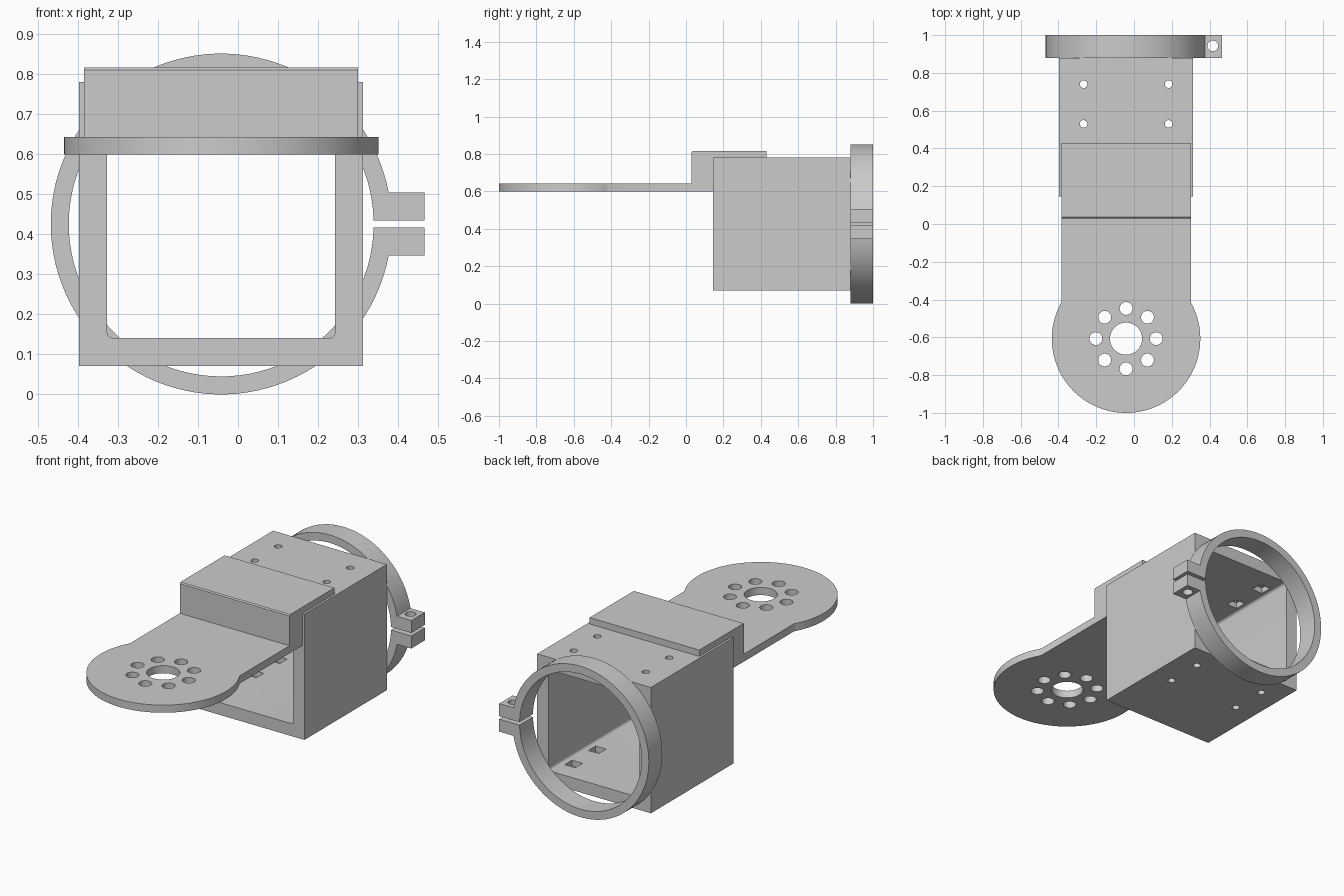
import bpy, bmesh
from math import sin, cos, asin, acos, pi, radians

if "Cube" in bpy.data.objects:
    bpy.data.objects.remove(bpy.data.objects["Cube"], do_unlink=True)

GREY = (0.6, 0.6, 0.6, 1)
grey = bpy.data.materials.new("light grey plastic")
grey.use_nodes = True
grey.diffuse_color = GREY
grey.node_tree.nodes["Principled BSDF"].inputs["Base Color"].default_value = GREY

CX, CZ = -0.042, 0.426        # axis of sleeve and clamp
FRONT, BACK = 0.145, 0.88     # ends of the sleeve


def arc(cx, cy, r, start, end, n):
    return [(cx + r * cos(start + (end - start) * i / n),
             cy + r * sin(start + (end - start) * i / n)) for i in range(n + 1)]


def circle(cx, cy, r, n=32):
    return arc(cx, cy, r, 0, 2 * pi, n)[:-1]


def rect(cx, cy, w, h):
    return [(cx - w, cy - h), (cx + w, cy - h), (cx + w, cy + h), (cx - w, cy + h)]


def extrude(name, outline, axis, lo, hi):
    """Prism from a 2D outline, extruded along one axis."""
    place = {"x": lambda p, d: (d, *p),
             "y": lambda p, d: (p[0], d, p[1]),
             "z": lambda p, d: (*p, d)}[axis]
    bm = bmesh.new()
    a = [bm.verts.new(place(p, lo)) for p in outline]
    b = [bm.verts.new(place(p, hi)) for p in outline]
    bm.faces.new(a)
    bm.faces.new(b[::-1])
    for i in range(len(a)):
        j = (i + 1) % len(a)
        bm.faces.new((a[i], b[i], b[j], a[j]))
    bmesh.ops.recalc_face_normals(bm, faces=bm.faces)
    mesh = bpy.data.meshes.new(name)
    bm.to_mesh(mesh)
    bm.free()
    mesh.materials.append(grey)
    obj = bpy.data.objects.new(name, mesh)
    bpy.context.collection.objects.link(obj)
    return obj


def finish(obj, cutters=()):
    """Cut the openings, drop the cutters, and smooth the round walls."""
    for cutter in cutters:
        mod = obj.modifiers.new("cut", "BOOLEAN")
        mod.operation = "DIFFERENCE"
        mod.solver = "EXACT"
        mod.object = cutter
        cutter.hide_render = True
    if cutters:
        graph = bpy.context.evaluated_depsgraph_get()
        mesh = bpy.data.meshes.new_from_object(obj.evaluated_get(graph))
        obj.modifiers.clear()
        obj.data = mesh
        for cutter in cutters:
            bpy.data.objects.remove(cutter, do_unlink=True)
    obj.data.shade_smooth()
    obj.data.set_sharp_from_angle(angle=radians(30))


# Square sleeve with rounded bore, screw holes and square nut pockets
sleeve = extrude("square_sleeve", rect(CX, CZ, 0.355, 0.355), "y", FRONT, BACK)
bore, half, fillet = [], 0.285, 0.015
for k, (sx, sz) in enumerate([(1, 1), (-1, 1), (-1, -1), (1, -1)]):
    bore += arc(CX + sx * (half - fillet), CZ + sz * (half - fillet), fillet,
                k * pi / 2, (k + 1) * pi / 2, 5)
cuts = [extrude("bore_cutter", bore, "y", 0, 1)]
for x in (CX - 0.225, CX + 0.225):
    for y in (0.53, 0.74):
        cuts.append(extrude("pocket_cutter", rect(x, y, 0.033, 0.033), "z",
                            CZ - 0.318, CZ + 0.318))
        cuts.append(extrude("screw_cutter", circle(x, y, 0.02, 24), "z", -0.1, 1))
finish(sleeve, cuts)

# Split clamp ring with two bolt tabs
R_OUT, R_IN, TAB, GAP, TIP = 0.426, 0.381, 0.079, 0.0085, 0.466
a, b = asin(TAB / R_OUT), asin(GAP / R_IN)
profile = arc(CX, CZ, R_OUT, a, 2 * pi - a, 96)
profile += [(TIP, CZ - TAB), (TIP, CZ - GAP)]
profile += arc(CX, CZ, R_IN, 2 * pi - b, b, 96)
profile += [(TIP, CZ + GAP), (TIP, CZ + TAB)]
clamp = extrude("clamp_ring", profile, "y", BACK, 1.0)
finish(clamp, [extrude("bolt_cutter", circle(0.417, 0.943, 0.028), "z", 0.2, 0.7)])

# Mounting plate with round end, hub hole and ring of bolt holes
WIDE, R_END, CY = 0.3425, 0.393, -0.607
a = acos(WIDE / R_END)
profile = arc(CX, CY, R_END, a, -pi - a, 96)
profile += [(CX - WIDE, 0.03), (CX + WIDE, 0.03)]
plate = extrude("mounting_plate", profile, "z", 0.60, 0.643)
cuts = [extrude("hub_cutter", circle(CX, CY, 0.085, 48), "z", 0.5, 0.8)]
for i in range(8):
    t = i * pi / 4
    cuts.append(extrude("bolt_hole_cutter",
                        circle(CX + 0.16 * cos(t), CY + 0.16 * sin(t), 0.034), "z", 0.5, 0.8))
finish(plate, cuts)

# Stepped bracket joining the plate to the top of the sleeve
step = [(0.03, 0.60), (FRONT, 0.60), (FRONT, 0.781), (0.43, 0.781),
        (0.43, 0.817), (0.036, 0.817), (0.03, 0.811)]
finish(extrude("step_bracket", step, "x", CX - WIDE, CX + WIDE))
